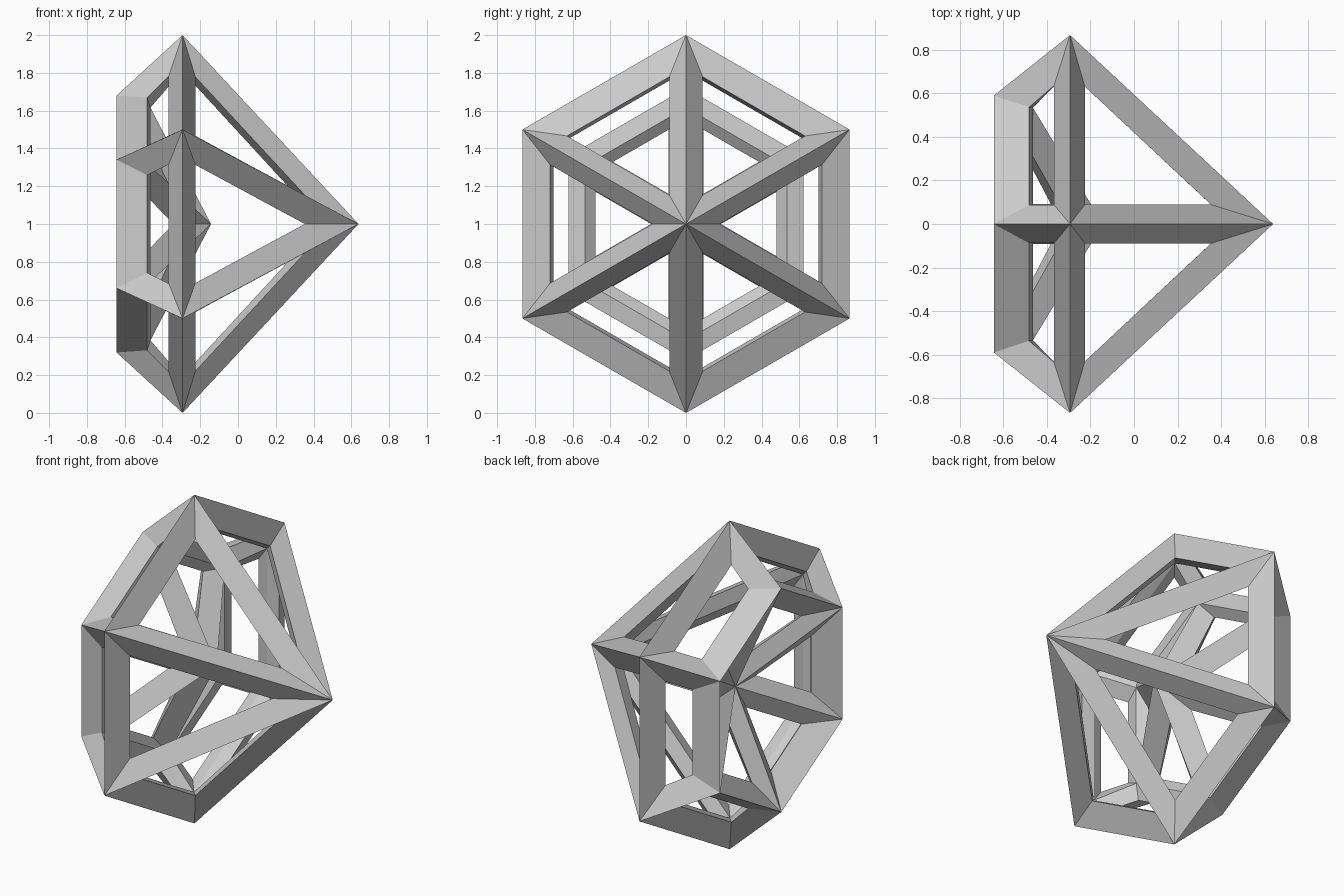
import bpy, bmesh
from math import sin, cos, tau

if "Cube" in bpy.data.objects:
    bpy.data.objects.remove(bpy.data.objects["Cube"])

HALF = 0.095  # half the strut thickness


def ring(bm, x, r):
    return [bm.verts.new((x, r * sin(i * tau / 6), 1 + r * cos(i * tau / 6))) for i in range(6)]


# Base gem: pointed cone, crown band and a recessed cone at the back
cage = bmesh.new()
apex = cage.verts.new((0.543, 0, 1))
girdle = ring(cage, -0.295, 0.905)
rim = ring(cage, -0.553, 0.648)
recess = cage.verts.new((-0.238, 0, 1))
for i in range(6):
    j = (i + 1) % 6
    cage.faces.new((apex, girdle[i], girdle[j]))
    cage.faces.new((girdle[j], girdle[i], rim[i], rim[j]))
    cage.faces.new((recess, rim[j], rim[i]))
bmesh.ops.recalc_face_normals(cage, faces=cage.faces)
cage.normal_update()

# Struts: outer and inner ridges joined to an even inset of every face
bm = bmesh.new()
outer = {v: bm.verts.new(v.co + v.normal * HALF) for v in cage.verts}
inner = {v: bm.verts.new(v.co - v.normal * HALF) for v in cage.verts}


def inset(loop):
    co = loop.vert.co
    a = (loop.link_loop_next.vert.co - co).normalized()
    b = (loop.link_loop_prev.vert.co - co).normalized()
    return bm.verts.new(co + (a + b).normalized() * HALF / ((a - b).length / 2))


for f in cage.faces:
    mids = [inset(l) for l in f.loops]
    vs = list(f.verts)
    for i in range(len(vs)):
        j = (i + 1) % len(vs)
        bm.faces.new((outer[vs[i]], outer[vs[j]], mids[j], mids[i]))
        bm.faces.new((inner[vs[j]], inner[vs[i]], mids[i], mids[j]))

mesh = bpy.data.meshes.new("gem_frame")
bm.to_mesh(mesh)
bm.free()
cage.free()
bpy.context.collection.objects.link(bpy.data.objects.new("gem_frame", mesh))
